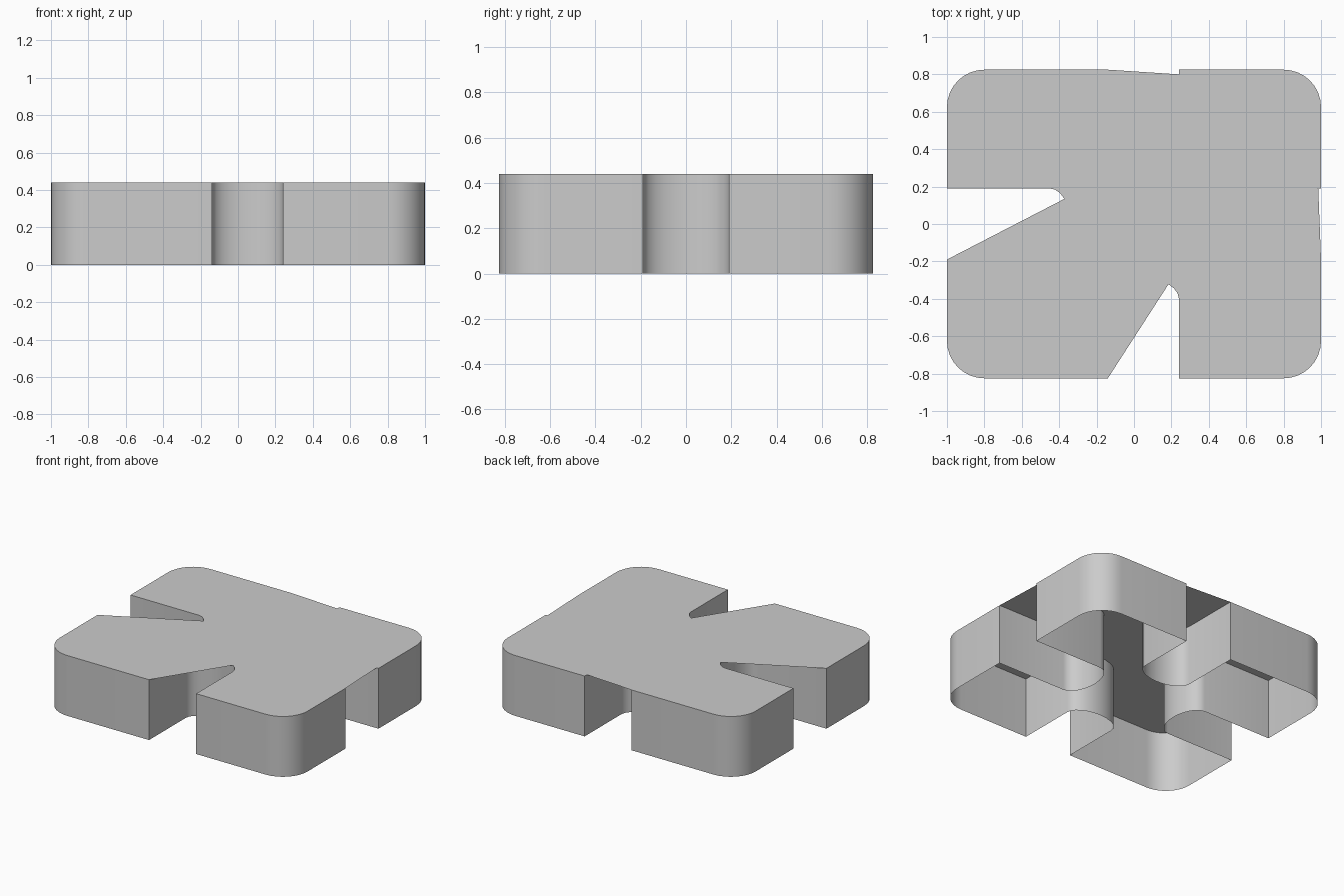
import bpy
from math import sin, cos, pi

if "Cube" in bpy.data.objects:
    bpy.data.objects.remove(bpy.data.objects["Cube"])

W, D, H = 1.0, 0.825, 0.44      # half width, half depth, height
R = 0.2                         # outer corner radius
SX, SW, SD = 0.05, 0.19, 0.11   # front/back slot centre, slot half width, rounded end depth
NX, NY = 0.45, 0.40             # where the slot ends start to round


def arc(cx, cy, rx, ry, a0, a1, n):
    return [(cx + rx * cos(a0 + (a1 - a0) * i / n),
             cy + ry * sin(a0 + (a1 - a0) * i / n)) for i in range(n + 1)]


def corner(sx, sy, a0):
    return arc(sx * (W - R), sy * (D - R), R, R, a0, a0 + pi / 2, 8)


def make(name, verts, faces):
    me = bpy.data.meshes.new(name)
    me.from_pydata(verts, [], faces)
    me.update()
    ob = bpy.data.objects.new(name, me)
    bpy.context.collection.objects.link(ob)
    bpy.ops.object.select_all(action='DESELECT')
    ob.select_set(True)
    bpy.context.view_layer.objects.active = ob
    bpy.ops.object.shade_smooth_by_angle(angle=0.6)
    return ob


x0, x1 = SX - SW, SX + SW

# Rounded slot ends, walked in the outline's counter-clockwise order
front_end = arc(SX, -NY, SW, SD, pi, 0, 12)
right_end = arc(NX, 0, SD, SW, -pi / 2, -3 * pi / 2, 12)
back_end = arc(SX, NY, SW, SD, 0, -pi, 12)
left_end = arc(-NX, 0, SD, SW, pi / 2, -pi / 2, 12)

# Side wall: rounded rectangle with a dead-end slot in each side, open below
outline = (corner(-1, -1, pi) + [(x0, -D)] + front_end + [(x1, -D)]
           + corner(1, -1, -pi / 2) + [(W, -SW)] + right_end + [(W, SW)]
           + corner(1, 1, 0) + [(x1, D)] + back_end + [(x0, D)]
           + corner(-1, 1, pi / 2) + [(-W, SW)] + left_end + [(-W, -SW)])
n = len(outline)
make("side_wall",
     [(x, y, 0) for x, y in outline] + [(x, y, H) for x, y in outline],
     [(i, (i + 1) % n, n + (i + 1) % n, n + i) for i in range(n)])

# Top plate: spans most of the slots, leaving two wedge notches and two thin nicks
top = (corner(-1, -1, pi) + [(x0, -D)] + front_end[9:] + [(x1, -D)]
       + corner(1, -1, -pi / 2) + [(W, -SW), (0.985, SW), (W, SW)]
       + corner(1, 1, 0) + [(x1, D), (x1, 0.80), (x0, D)]
       + corner(-1, 1, pi / 2) + [(-W, SW)] + left_end[:4] + [(-W, -SW)])
make("top_plate", [(x, y, H) for x, y in top], [tuple(range(len(top)))])
